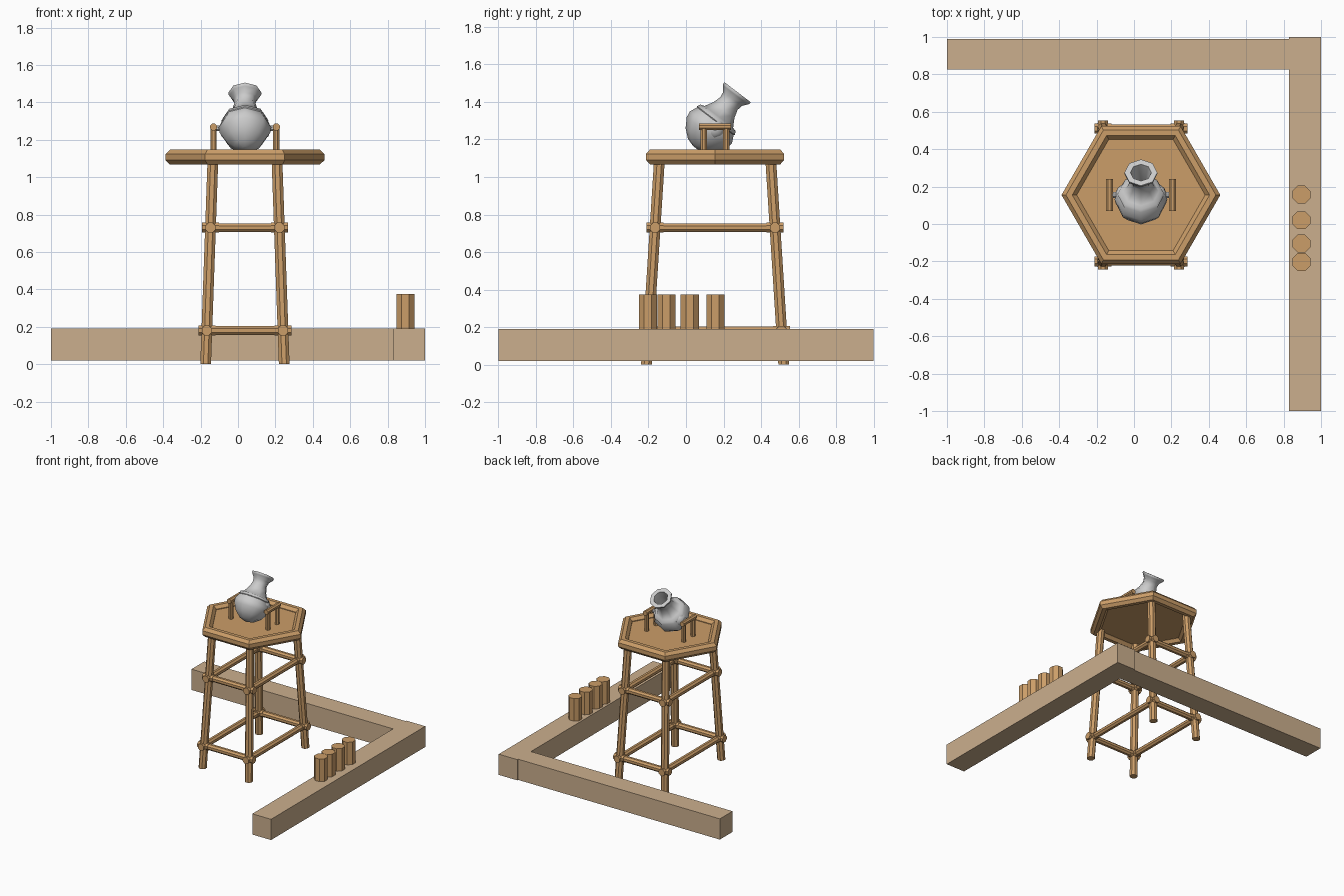
import bpy, math
from mathutils import Vector, Matrix

if "Cube" in bpy.data.objects:
    bpy.data.objects.remove(bpy.data.objects["Cube"])

CX, CY = 0.037, 0.155   # tower centre


def material(name, col):
    m = bpy.data.materials.new(name)
    m.diffuse_color = (*col, 1)
    m.use_nodes = True
    m.node_tree.nodes["Principled BSDF"].inputs["Base Color"].default_value = m.diffuse_color
    return m


WOOD = material("wood", (0.60, 0.34, 0.14))
BEAM = material("pale_beam", (0.60, 0.43, 0.27))


def make(name, verts, faces, mat=None, smooth=None):
    me = bpy.data.meshes.new(name)
    me.from_pydata(verts, [], faces)
    ob = bpy.data.objects.new(name, me)
    bpy.context.collection.objects.link(ob)
    if mat:
        me.materials.append(mat)
    if smooth:
        bpy.ops.object.select_all(action='DESELECT')
        bpy.context.view_layer.objects.active = ob
        ob.select_set(True)
        bpy.ops.object.shade_smooth_by_angle(angle=math.radians(smooth))
    return ob


def box(name, lo, hi, mat):
    v = [(x, y, z) for x in (lo[0], hi[0]) for y in (lo[1], hi[1]) for z in (lo[2], hi[2])]
    f = [(0, 1, 3, 2), (4, 6, 7, 5), (0, 4, 5, 1), (2, 3, 7, 6), (0, 2, 6, 4), (1, 5, 7, 3)]
    return make(name, v, f, mat)


def rod(name, a, b, r, mat, n=8, level=False):
    """Straight prism from a to b; level=True keeps the end caps horizontal."""
    a, b = Vector(a), Vector(b)
    q = Matrix.Identity(3) if level else (b - a).to_track_quat('Z', 'Y').to_matrix()
    ring = [q @ Vector((r * math.cos(t), r * math.sin(t), 0))
            for t in ((i + 0.5) * math.tau / n for i in range(n))]
    v = [a + p for p in ring] + [b + p for p in ring]
    f = [(i, (i + 1) % n, n + (i + 1) % n, n + i) for i in range(n)]
    f += [tuple(range(n))[::-1], tuple(range(n, 2 * n))]
    return make(name, v, f, mat)


def lathe(name, profile, n, mat=None, smooth=None):
    """Revolve (radius, height) points about z, with both ends closed."""
    v = [(r * math.cos(i * math.tau / n), r * math.sin(i * math.tau / n), z)
         for r, z in profile for i in range(n)]
    f = [(k * n + i, k * n + (i + 1) % n, (k + 1) * n + (i + 1) % n, (k + 1) * n + i)
         for k in range(len(profile) - 1) for i in range(n)]
    last = (len(profile) - 1) * n
    f += [tuple(range(n))[::-1], tuple(range(last, last + n))]
    return make(name, v, f, mat, smooth)


# L-shaped low wall
box("back_wall_beam", (-1, 0.825, 0.02), (0.83, 0.99, 0.19), BEAM)
box("right_wall_beam", (0.83, -1, 0.02), (1, 1, 0.19), BEAM)

# pegs standing on the wall
for i, y in enumerate((0.157, 0.02, -0.105, -0.203)):
    rod(f"wall_peg_{i}", (0.895, y, 0.185), (0.895, y, 0.375), 0.052, WOOD)

# hexagonal platform with a rounded rim
floor = lathe("platform_floor", [(0.385, 1.092), (0.385, 1.118)], 6, WOOD)
floor.location = (CX, CY, 0)
N, M = 6, 8
RIM, HALF_W, HALF_H, RIM_Z = 0.384, 0.038, 0.043, 1.107
rv = []
for i in range(N):
    a = i * math.tau / N
    for j in range(M):
        t = (j + 0.5) * math.tau / M
        r = RIM + HALF_W * math.cos(t) / math.cos(math.pi / 6)
        rv.append((CX + r * math.cos(a), CY + r * math.sin(a), RIM_Z + HALF_H * math.sin(t)))
rf = [(i * M + j, (i + 1) % N * M + j, (i + 1) % N * M + (j + 1) % M, i * M + (j + 1) % M)
      for i in range(N) for j in range(M)]
make("platform_rim", rv, rf, WOOD)


def leg_half(z):
    """Half spacing of the splayed legs at height z."""
    s = z / 1.07
    return 0.21 - 0.038 * s, 0.366 - 0.068 * s


# splayed legs
for sx in (-1, 1):
    for sy in (-1, 1):
        (bx, by), (tx, ty) = leg_half(0), leg_half(1.1)
        rod(f"leg_{sx}_{sy}", (CX + sx * bx, CY + sy * by, 0),
            (CX + sx * tx, CY + sy * ty, 1.1), 0.031, WOOD, level=True)

# crossbars with thicker ends around the legs
END = 0.045
for z in (0.18, 0.73):
    hx, hy = leg_half(z)
    for s in (-1, 1):
        for axis, half, off in (("x", hx, hy), ("y", hy, hx)):
            def p(d):
                return (CX + d, CY + s * off, z) if axis == "x" else (CX + s * off, CY + d, z)
            rod(f"crossbar_{axis}_{s}_{z}", p(-half), p(half), 0.025, WOOD)
            for e in (-1, 1):
                rod(f"joint_{axis}_{s}_{e}_{z}", p(e * half - END), p(e * half + END), 0.029, WOOD)

# cannon stands: two posts and a top rail each side, with trunnion and boss
TY, TZ = 0.155, 1.262
for s in (-1, 1):
    x = CX + s * 0.168
    for d in (-0.06, 0.06):
        rod(f"stand_post_{s}_{d}", (x, TY + d, 1.1), (x, TY + d, 1.27), 0.018, WOOD)
    rod(f"stand_rail_{s}", (x, TY - 0.085, 1.268), (x, TY + 0.085, 1.268), 0.02, WOOD)
    rod(f"trunnion_{s}", (CX + s * 0.09, TY, TZ), (x, TY, TZ), 0.016, None)
    boss = lathe(f"trunnion_boss_{s}", [(0.056, -0.03), (0.056, 0.015), (0.04, 0.035), (0.016, 0.045)],
                 8, None, 50)
    boss.location = (CX + s * 0.09, TY - 0.003, TZ - 0.004)
    boss.rotation_euler = (0, s * math.pi / 2, 0)

# mortar barrel, tilted towards the back, muzzle at its local origin
barrel = lathe("mortar_barrel", [
    (0.015, -0.372), (0.06, -0.358), (0.105, -0.32), (0.135, -0.27), (0.141, -0.235),
    (0.122, -0.195), (0.126, -0.19), (0.118, -0.172), (0.096, -0.165), (0.07, -0.12),
    (0.057, -0.075), (0.062, -0.045), (0.083, -0.018), (0.088, -0.012), (0.088, 0.0),
    (0.056, 0.0), (0.045, -0.06), (0.045, -0.14)], 8, None, 50)
barrel.location = (CX, 0.275, 1.452)
barrel.rotation_euler = (-math.atan2(0.606, 0.796), 0, 0)
